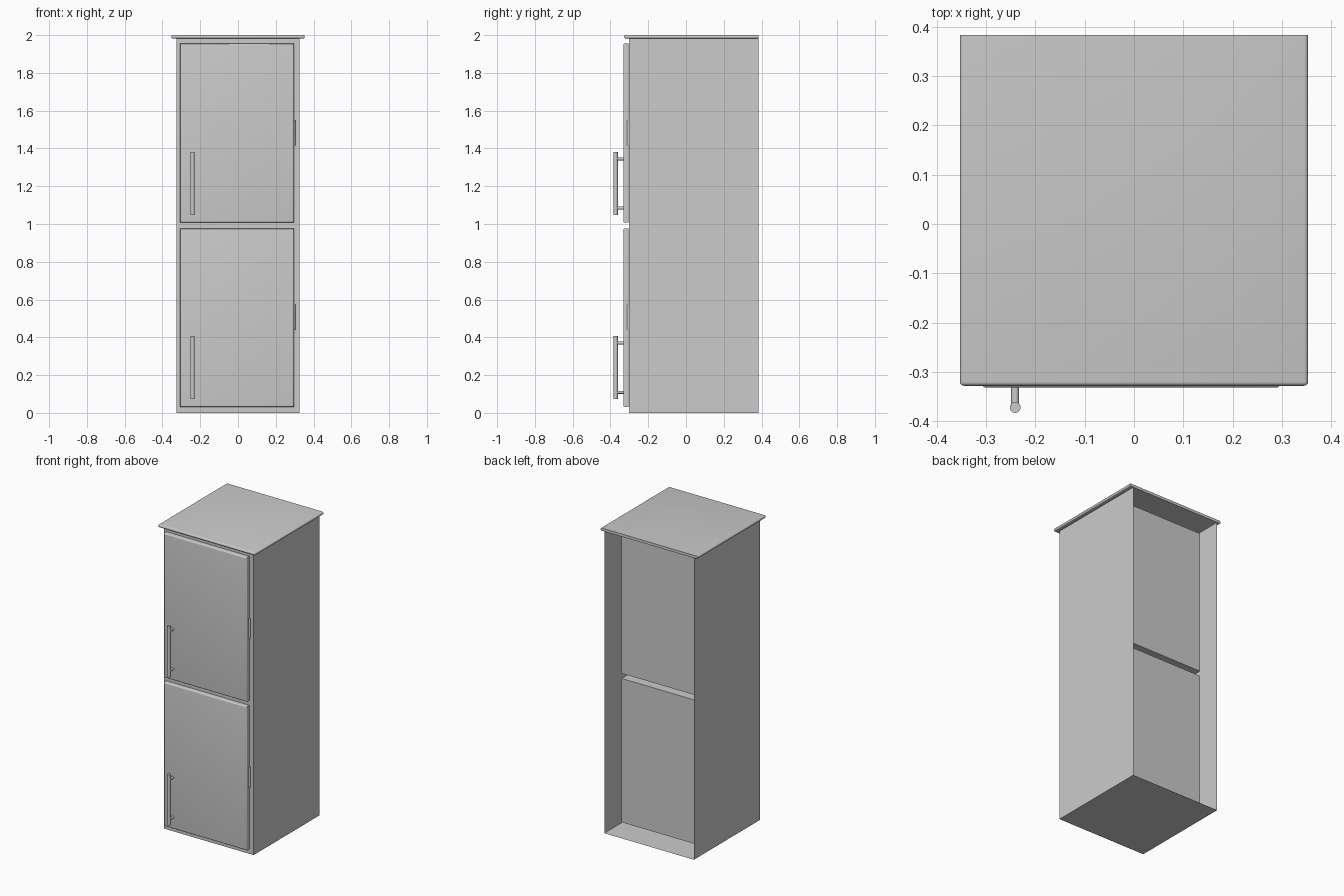
import bpy, bmesh, math
from mathutils import Vector

if "Cube" in bpy.data.objects:
    bpy.data.objects.remove(bpy.data.objects["Cube"])

FRONT, BACK = -0.303, 0.383      # carcass depth
HALF_W, BODY_H = 0.326, 1.982


def finish(name, bm):
    bmesh.ops.recalc_face_normals(bm, faces=bm.faces)
    me = bpy.data.meshes.new(name)
    bm.to_mesh(me)
    bm.free()
    ob = bpy.data.objects.new(name, me)
    bpy.context.collection.objects.link(ob)
    bpy.context.view_layer.objects.active = ob
    ob.select_set(True)
    bpy.ops.object.shade_smooth_by_angle(angle=math.radians(35))
    ob.select_set(False)
    return ob


def rounded_slab(name, lo, hi, radius, pick):
    """Box from lo to hi; edges chosen by pick(edge midpoint) are rounded."""
    lo, hi = Vector(lo), Vector(hi)
    bm = bmesh.new()
    bmesh.ops.create_cube(bm, size=1)
    for v in bm.verts:
        v.co = Vector(((lo + hi) / 2)[i] + v.co[i] * (hi - lo)[i] for i in range(3))
    edges = [e for e in bm.edges if pick((e.verts[0].co + e.verts[1].co) / 2)]
    bmesh.ops.bevel(bm, geom=edges, offset=radius, segments=4, profile=0.5, affect='EDGES')
    return finish(name, bm)


def rod(bm, a, b, r, sides=20):
    """Capped cylinder between two points."""
    a, b = Vector(a), Vector(b)
    mat = (b - a).to_track_quat('Z', 'Y').to_matrix().to_4x4()
    mat.translation = (a + b) / 2
    bmesh.ops.create_cone(bm, cap_ends=True, segments=sides, radius1=r, radius2=r,
                          depth=(b - a).length, matrix=mat)


# Carcass: open-backed shell, front frame with two compartments pushed inward
bm = bmesh.new()
xs = [-HALF_W, -0.305, 0.293, HALF_W]
zs = [0, 0.03, 0.975, 1.008, 1.955, BODY_H]
grid = [[bm.verts.new((x, FRONT, z)) for z in zs] for x in xs]
openings = []
for i in range(3):
    for j in range(5):
        f = bm.faces.new((grid[i][j], grid[i + 1][j], grid[i + 1][j + 1], grid[i][j + 1]))
        if i == 1 and j in (1, 3):
            openings.append(f)
rim = [e for e in bm.edges if e.is_boundary]
ext = bmesh.ops.extrude_edge_only(bm, edges=rim)
for v in ext['geom']:
    if isinstance(v, bmesh.types.BMVert):
        v.co.y = BACK
for f in openings:
    ret = bmesh.ops.extrude_discrete_faces(bm, faces=[f])['faces'][0]
    for v in ret.verts:
        v.co.y = 0.25
finish("carcass", bm)

# Top board: rounded on the front and sides, flat at the back
rounded_slab("top_board", (-0.353, -0.328, BODY_H), (0.353, BACK, 2.0), 0.008,
             lambda m: m.y < BACK - 0.001 and (m.y < -0.3 or abs(m.x) > 0.3))

# Doors, handles and hinges
for name, z0, z1, hz, kz in (("lower", 0.032, 0.977, 0.073, 0.44),
                             ("upper", 1.008, 1.956, 1.048, 1.415)):
    rounded_slab(name + "_door", (-0.308, -0.332, z0), (0.296, FRONT - 0.001, z1), 0.008,
                 lambda m: m.y < -0.33)
    bm = bmesh.new()
    rod(bm, (-0.241, -0.372, hz), (-0.241, -0.372, hz + 0.333), 0.011)
    for dz in (0.036, 0.297):
        rod(bm, (-0.241, -0.328, hz + dz), (-0.241, -0.372, hz + dz), 0.008)
    finish(name + "_handle", bm)
    bm = bmesh.new()
    rod(bm, (0.296, -0.305, kz), (0.296, -0.305, kz + 0.135), 0.008)
    finish(name + "_hinge", bm)
